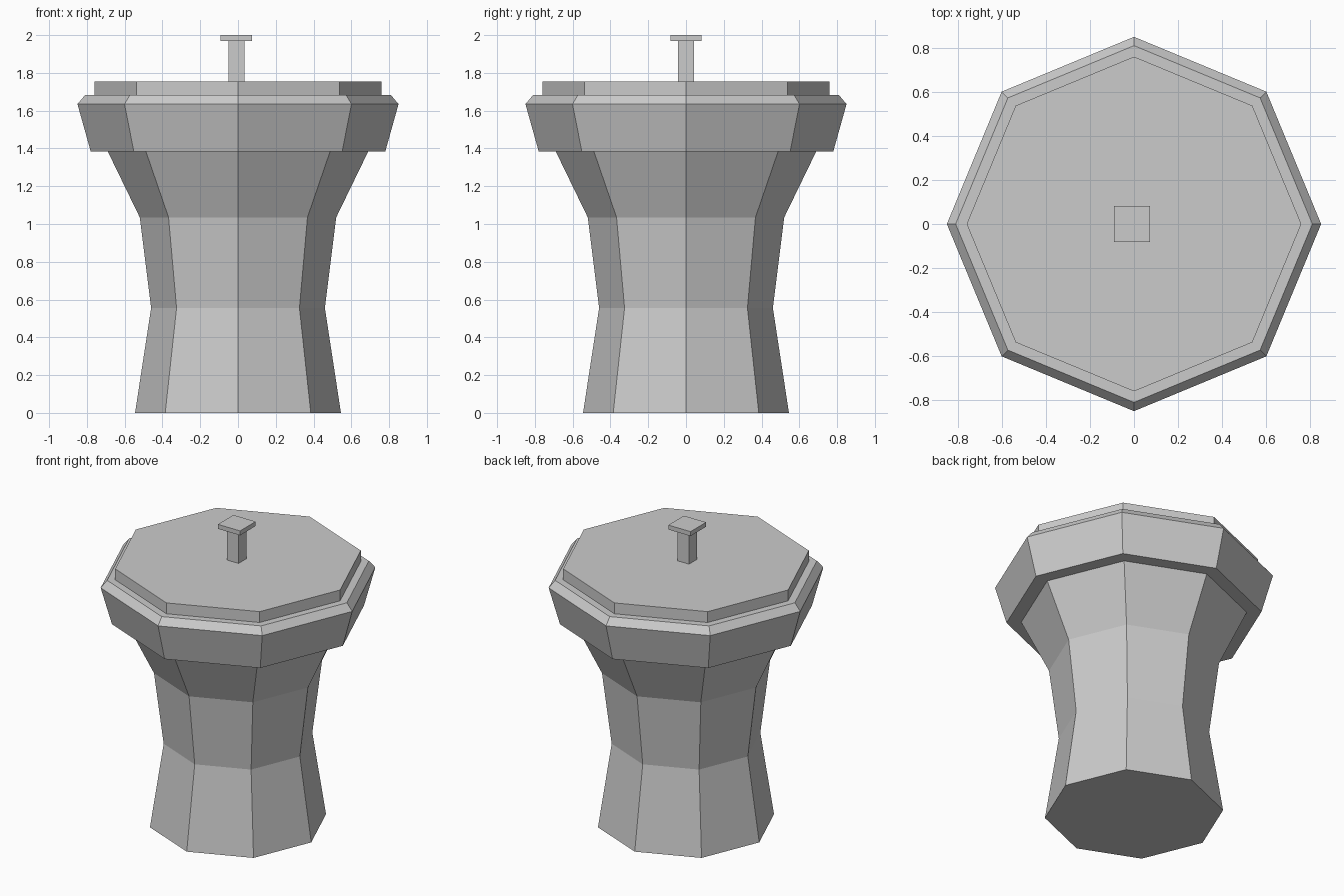
import bpy, bmesh
from math import cos, sin, tau

if "Cube" in bpy.data.objects:
    bpy.data.objects.remove(bpy.data.objects["Cube"])

SIDES = 8


def lathe(name, profile):
    """Closed eight-sided solid from (radius, height) pairs, bottom to top."""
    bm = bmesh.new()
    rings = [[bm.verts.new((r * cos(tau * i / SIDES), r * sin(tau * i / SIDES), z))
              for i in range(SIDES)] for r, z in profile]
    for low, high in zip(rings, rings[1:]):
        for i in range(SIDES):
            j = (i + 1) % SIDES
            bm.faces.new((low[i], low[j], high[j], high[i]))
    bm.faces.new(rings[0][::-1])
    bm.faces.new(rings[-1])
    mesh = bpy.data.meshes.new(name)
    bm.to_mesh(mesh)
    bm.free()
    obj = bpy.data.objects.new(name, mesh)
    bpy.context.collection.objects.link(obj)
    return obj


def box(name, centre, size):
    bpy.ops.mesh.primitive_cube_add(size=1, location=centre)
    obj = bpy.context.object
    obj.name = name
    obj.scale = size
    bpy.ops.object.transform_apply(location=False, rotation=False, scale=True)
    return obj


# Waisted pot with an overhanging, chamfered rim
lathe("pot_body", [(0.545, 0), (0.46, 0.555), (0.52, 1.035), (0.69, 1.385),
                   (0.78, 1.385), (0.85, 1.635), (0.81, 1.682)])

# Flat lid resting on the rim
lathe("lid", [(0.76, 1.682), (0.76, 1.755)])

# Handle, set slightly off centre
box("handle_stem", (-0.009, 0, 1.8625), (0.085, 0.083, 0.215))
box("handle_cap", (-0.009, 0, 1.985), (0.165, 0.165, 0.03))
